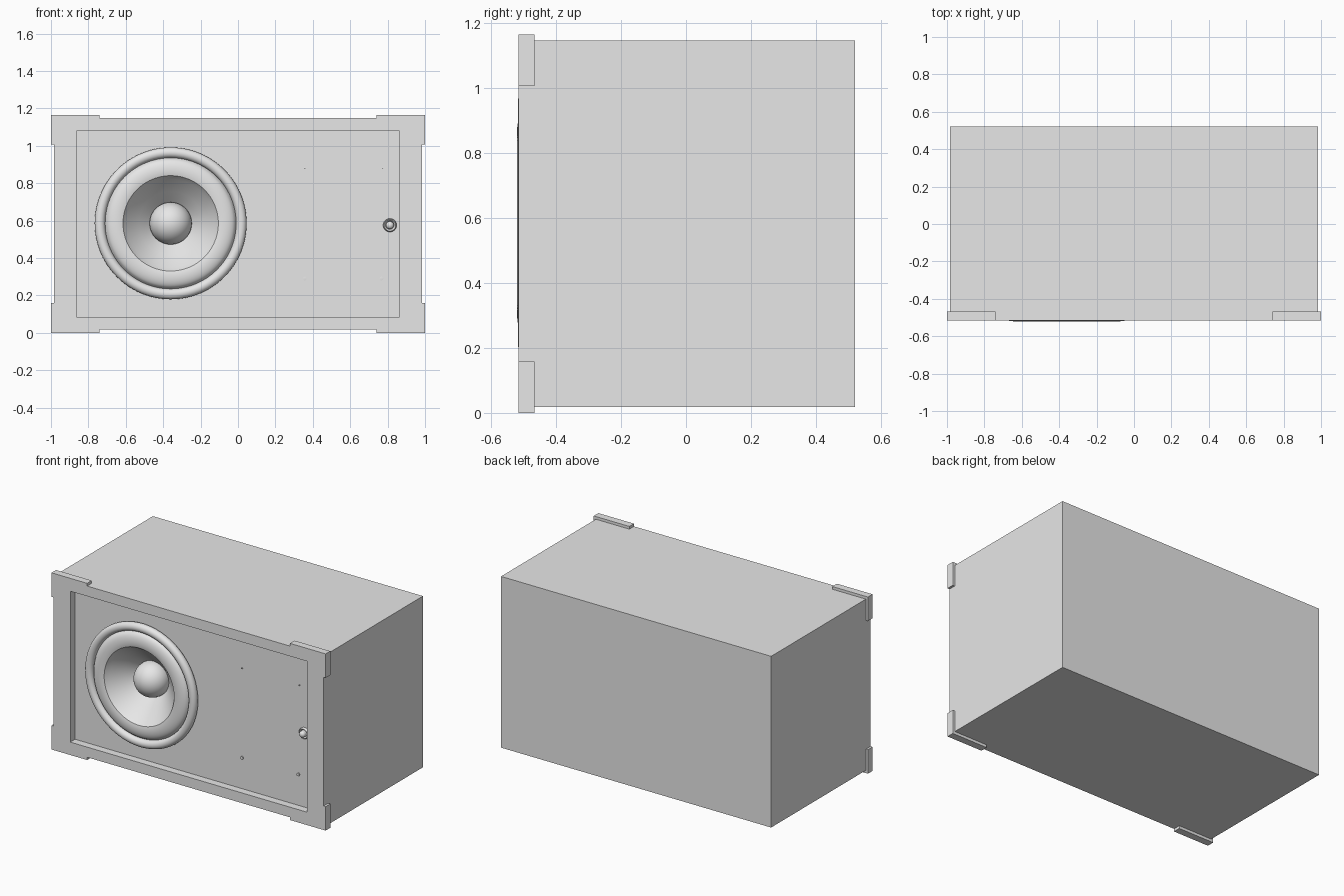
import bpy, bmesh, math

if "Cube" in bpy.data.objects:
    bpy.data.objects.remove(bpy.data.objects["Cube"])

grey = bpy.data.materials.new("light grey")
grey.diffuse_color = (0.8, 0.8, 0.8, 1)
grey.use_nodes = True
grey.node_tree.nodes["Principled BSDF"].inputs["Base Color"].default_value = grey.diffuse_color

FRONT, BACK, PANEL = -0.515, 0.52, -0.465
Z0, Z1 = 0.018, 1.147
CX, CZ = -0.36, 0.585          # speaker centre


def finish(name, bm, smooth=False):
    me = bpy.data.meshes.new(name)
    bm.to_mesh(me)
    bm.free()
    me.materials.append(grey)
    ob = bpy.data.objects.new(name, me)
    bpy.context.collection.objects.link(ob)
    if smooth:
        bpy.ops.object.select_all(action='DESELECT')
        ob.select_set(True)
        bpy.context.view_layer.objects.active = ob
        bpy.ops.object.shade_smooth_by_angle(angle=math.radians(40))
    return ob


def box(name, x0, x1, y0, y1, z0, z1):
    bm = bmesh.new()
    bmesh.ops.create_cube(bm, size=1)
    for v in bm.verts:
        v.co.x = x1 if v.co.x > 0 else x0
        v.co.y = y1 if v.co.y > 0 else y0
        v.co.z = z1 if v.co.z > 0 else z0
    return finish(name, bm)


def lathe(name, profile, cx, cz, n=96):
    """Spin (radius, y) points, listed outside to inside, about a y axis."""
    bm = bmesh.new()
    rings = [[bm.verts.new((cx + r * math.cos(2 * math.pi * k / n), y,
                            cz + r * math.sin(2 * math.pi * k / n)))
              for k in range(n)] for r, y in profile]
    for a, b in zip(rings, rings[1:]):
        for k in range(n):
            m = (k + 1) % n
            bm.faces.new((a[k], a[m], b[m], b[k]))
    bmesh.ops.remove_doubles(bm, verts=bm.verts, dist=1e-5)
    return finish(name, bm, True)


def arc(r, y, rr, ry, a0, a1, n):
    """Elliptical arc of profile points; 0 deg is outward, 90 is forward."""
    return [(max(0, r + rr * math.cos(t)), y - ry * math.sin(t))
            for t in (math.radians(a0 + (a1 - a0) * i / n) for i in range(n + 1))]


def cut(target, cutter):
    mod = target.modifiers.new("cut", 'BOOLEAN')
    mod.operation, mod.solver, mod.object = 'DIFFERENCE', 'EXACT', cutter
    bpy.context.view_layer.objects.active = target
    bpy.ops.object.modifier_apply(modifier=mod.name)
    bpy.data.objects.remove(cutter)


# Cabinet with recessed baffle and speaker opening
cabinet = box("cabinet", -0.985, 0.985, FRONT, BACK, Z0, Z1)
cut(cabinet, box("recess_cutter", -0.863, 0.863, -0.7, PANEL, 0.085, 1.08))
cut(cabinet, lathe("opening_cutter", [(0, -0.25), (0.37, -0.25), (0.37, -0.6), (0, -0.6)],
                   CX, CZ, 64))

# Corner guards: thin L strips wrapped round the four front corners
mid = (Z0 + Z1) / 2
for sx, side in ((-1, "left"), (1, "right")):
    for sz, level in ((-1, "bottom"), (1, "top")):
        pts = [(1, 0), (0.74, 0), (0.74, Z0), (0.985, Z0), (0.985, 0.158), (1, 0.158)]
        bm = bmesh.new()
        vs = [bm.verts.new((sx * x, FRONT, mid - sz * (z - mid) if sz > 0 else z))
              for x, z in pts]
        f = bm.faces.new(vs)
        ext = bmesh.ops.extrude_face_region(bm, geom=[f], use_keep_orig=True)
        for g in ext["geom"]:
            if isinstance(g, bmesh.types.BMVert):
                g.co.y = -0.467
        bmesh.ops.recalc_face_normals(bm, faces=bm.faces)
        finish(f"corner_guard_{level}_{side}", bm)

# Speaker: outer ring, rolled surround with cone, centre dome
lathe("speaker_ring", arc(0.378, -0.490, 0.028, 0.027, 0, 360, 24), CX, CZ)
lathe("speaker_cone", [(0.352, -0.485)] + arc(0.285, -0.490, 0.06, 0.030, 15, 120, 10)
      + [(0.235, -0.488), (0.17, -0.425), (0.10, -0.355)], CX, CZ)
lathe("speaker_dome", arc(0, -0.378, 0.113, 0.113, -40, 90, 20), CX, CZ, 64)

# Control knob with collar
lathe("knob_collar", [(0.036, PANEL), (0.036, -0.475), (0.031, -0.482),
                      (0.026, -0.478), (0.022, PANEL)], 0.812, 0.575, 32)
lathe("knob", [(0.021, PANEL)] + arc(0, -0.488, 0.021, 0.018, 0, 90, 8), 0.812, 0.575, 32)

# Small pegs on the baffle
for i, (x, z, r) in enumerate(((0.357, 0.29, 0.010), (0.767, 0.29, 0.010),
                               (0.357, 0.88, 0.004), (0.775, 0.88, 0.004))):
    lathe(f"baffle_peg_{i + 1}", [(r, PANEL), (r, -0.473), (0, -0.474)], x, z, 16)
